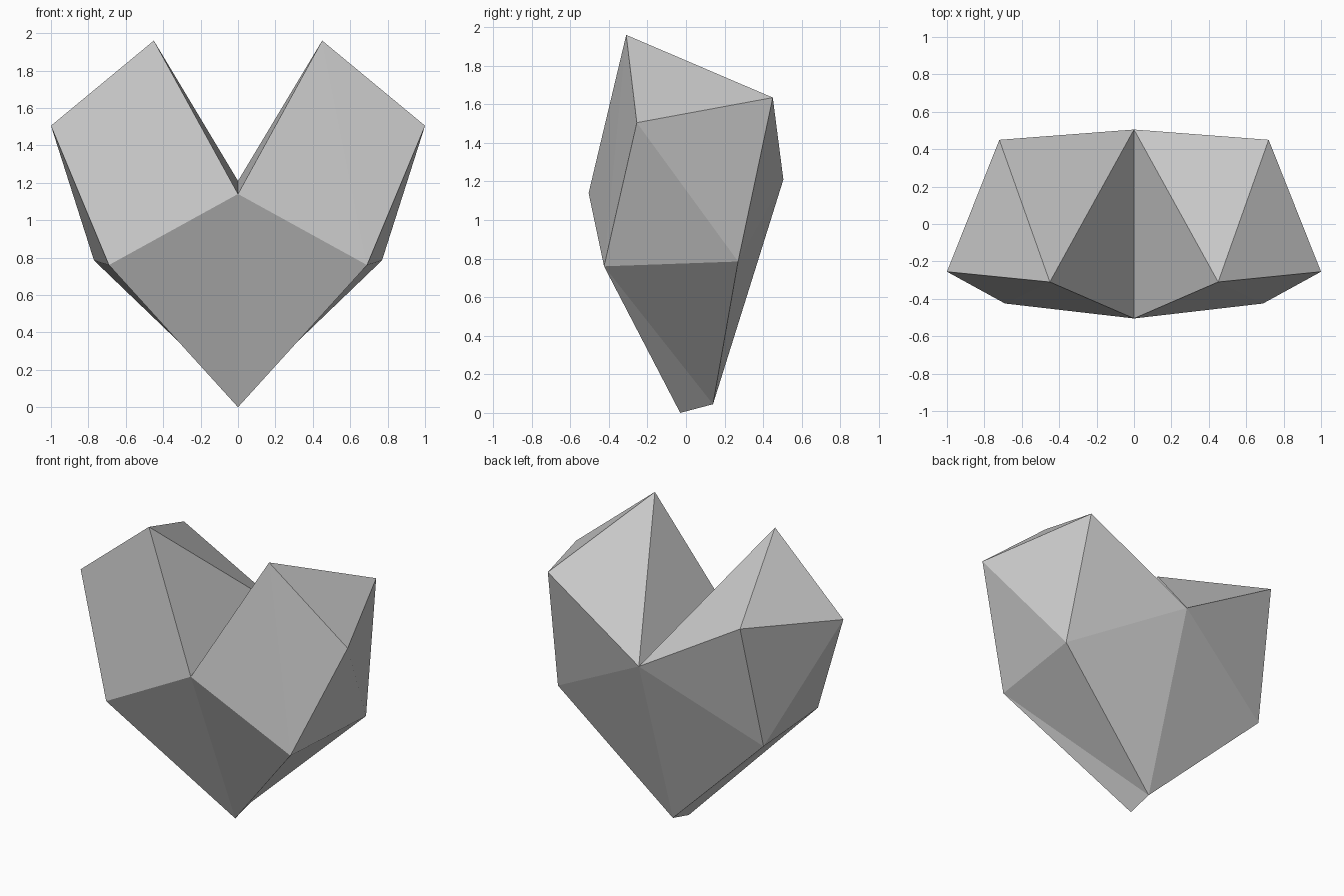
import bpy
import bmesh

# Remove the default object
cube = bpy.data.objects.get("Cube")
if cube:
    bpy.data.objects.remove(cube, do_unlink=True)

# Single flat grey
grey = bpy.data.materials.new("light_grey")
grey.use_nodes = True
colour = (0.6, 0.6, 0.6, 1.0)
grey.diffuse_color = colour
grey.node_tree.nodes["Principled BSDF"].inputs["Base Color"].default_value = colour

# Corner points of the left half of the faceted heart
corners = {
    "tip_front": (0, -0.03, 0),
    "tip_back": (0, 0.14, 0.045),
    "notch_front": (0, -0.505, 1.14),
    "notch_back": (0, 0.505, 1.21),
    "cheek_front": (0.69, -0.425, 0.76),
    "cheek_back": (0.77, 0.27, 0.785),
    "shoulder": (1, -0.255, 1.505),
    "peak": (0.45, -0.31, 1.96),
    "crown_back": (0.72, 0.45, 1.635),
}

# Facets of the left half
facets = [
    ("tip_front", "cheek_front", "notch_front"),
    ("notch_front", "cheek_front", "peak"),
    ("cheek_front", "shoulder", "peak"),
    ("notch_front", "peak", "notch_back"),
    ("peak", "crown_back", "notch_back"),
    ("peak", "shoulder", "crown_back"),
    ("shoulder", "cheek_front", "cheek_back"),
    ("shoulder", "cheek_back", "crown_back"),
    ("cheek_front", "tip_front", "tip_back"),
    ("cheek_front", "tip_back", "cheek_back"),
    ("crown_back", "cheek_back", "notch_back"),
    ("cheek_back", "tip_back", "notch_back"),
]

# Build the half shell
bm = bmesh.new()
verts = {name: bm.verts.new(co) for name, co in corners.items()}
for facet in facets:
    bm.faces.new([verts[name] for name in facet])

# Mirror across the middle and weld the seam
half = bm.verts[:] + bm.edges[:] + bm.faces[:]
bmesh.ops.mirror(bm, geom=half, axis="X", merge_dist=0.001)
bmesh.ops.remove_doubles(bm, verts=bm.verts[:], dist=0.001)
bmesh.ops.recalc_face_normals(bm, faces=bm.faces[:])

mesh = bpy.data.meshes.new("faceted_heart")
bm.to_mesh(mesh)
bm.free()
mesh.materials.append(grey)
heart = bpy.data.objects.new("faceted_heart", mesh)
bpy.context.collection.objects.link(heart)
